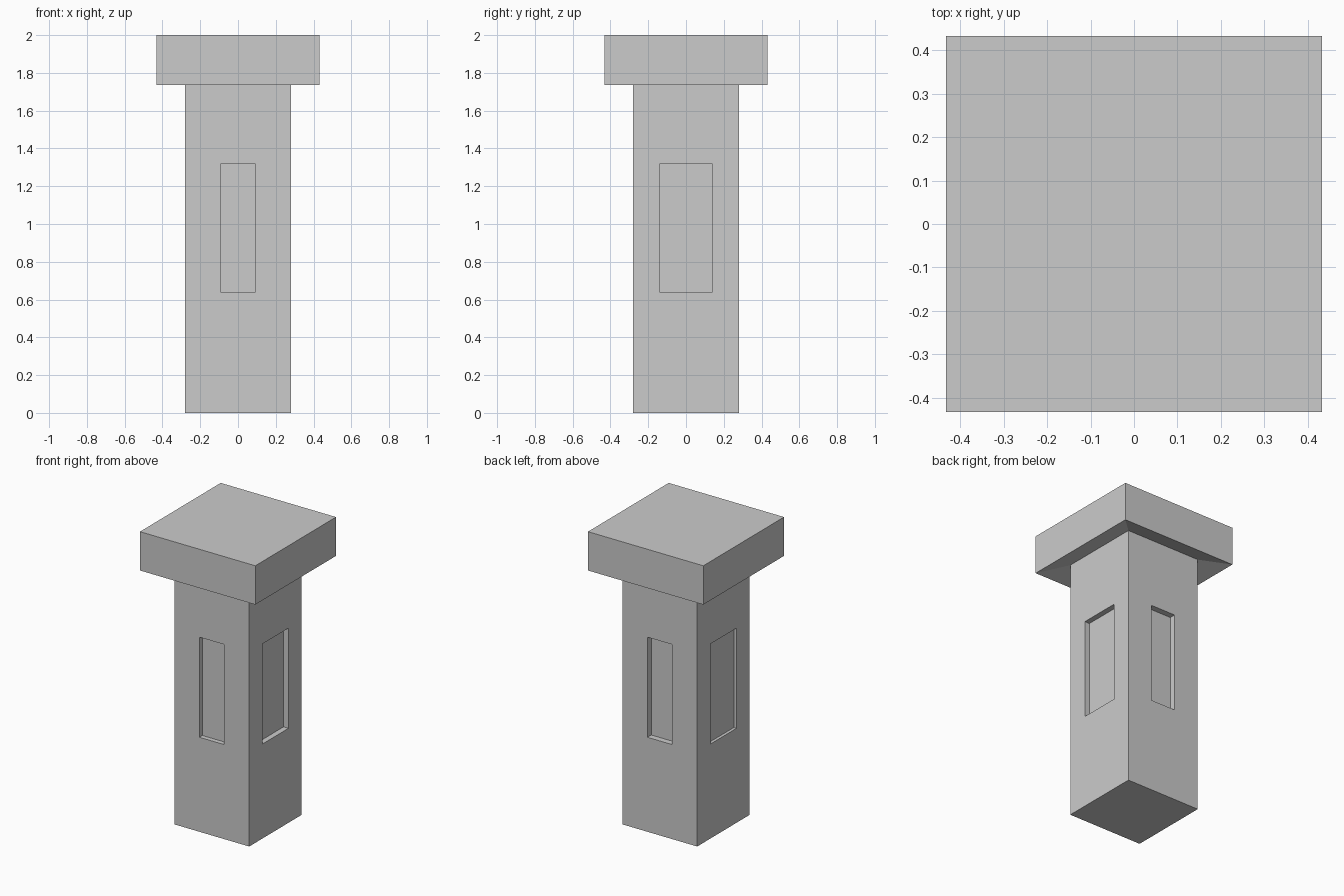
import bpy, bmesh
from mathutils import Matrix, Vector

if "Cube" in bpy.data.objects:
    bpy.data.objects.remove(bpy.data.objects["Cube"])

CAP, SHAFT = 0.432, 0.28           # half widths
CAP_Z, NECK_Z, TOP = 1.737, 1.783, 2.0


def add_box(bm, lo, hi):
    lo, hi = Vector(lo), Vector(hi)
    m = Matrix.Translation((lo + hi) / 2) @ Matrix.Diagonal((*(hi - lo), 1))
    return bmesh.ops.create_cube(bm, size=1, matrix=m)["verts"]


def make_object(name, bm):
    bmesh.ops.recalc_face_normals(bm, faces=bm.faces[:])
    mesh = bpy.data.meshes.new(name)
    bm.to_mesh(mesh)
    bm.free()
    obj = bpy.data.objects.new(name, mesh)
    bpy.context.collection.objects.link(obj)
    return obj


# Pillar: cap block, underside sloping up to the neck, shaft drawn down to the ground
bm = bmesh.new()
add_box(bm, (-CAP, -CAP, CAP_Z), (CAP, CAP, TOP))
under = min(bm.faces, key=lambda f: f.calc_center_median().z)
bmesh.ops.inset_individual(bm, faces=[under], thickness=CAP - SHAFT, use_even_offset=True)
for v in under.verts:
    v.co = (SHAFT if v.co.x > 0 else -SHAFT, SHAFT if v.co.y > 0 else -SHAFT, NECK_Z)
ext = bmesh.ops.extrude_discrete_faces(bm, faces=[under])
for v in ext["faces"][0].verts:
    v.co.z = 0
pillar = make_object("pillar", bm)

# Recessed panels: one cutter box per side
bm = bmesh.new()
Z0, Z1, OUT = 0.64, 1.318, 0.4
FB, LR = 0.093, 0.14               # half widths, front/back and left/right
add_box(bm, (-FB, -OUT, Z0), (FB, -0.248, Z1))
add_box(bm, (-FB, 0.239, Z0), (FB, OUT, Z1))
add_box(bm, (-OUT, -LR, Z0), (-0.26, LR, Z1))
add_box(bm, (0.243, -LR, Z0), (OUT, LR, Z1))
cutter = make_object("panel_cutter", bm)
cutter.hide_render = True

mod = pillar.modifiers.new("panels", "BOOLEAN")
mod.operation = "DIFFERENCE"
mod.solver = "EXACT"
mod.object = cutter
bpy.context.view_layer.objects.active = pillar
bpy.ops.object.modifier_apply(modifier=mod.name)
bpy.data.objects.remove(cutter)
